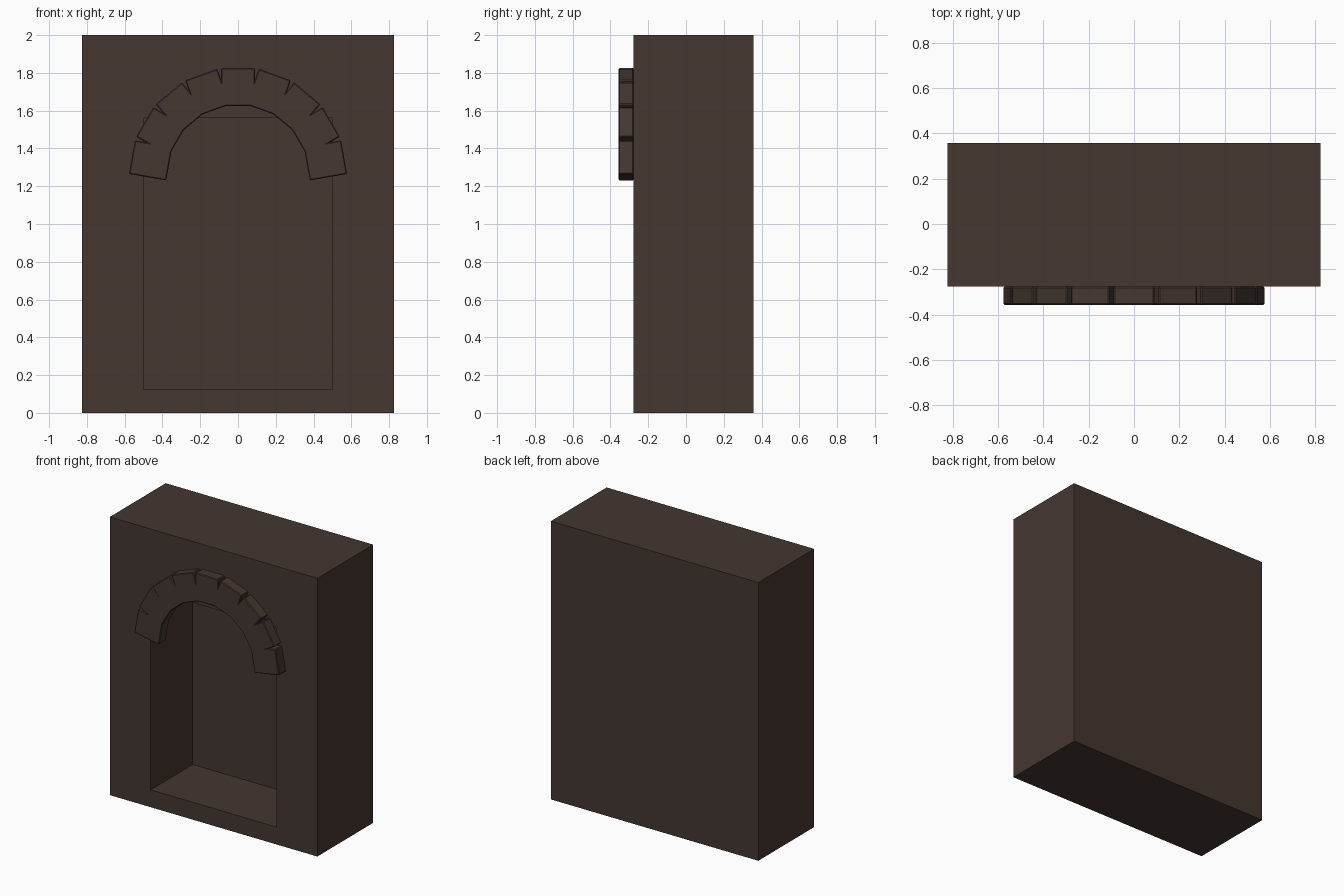
import bpy
import bmesh
from math import radians
from mathutils import Matrix, Vector

cube = bpy.data.objects.get("Cube")
if cube:
    bpy.data.objects.remove(cube, do_unlink=True)

stone = bpy.data.materials.new("dark_brown_stone")
stone.use_nodes = True
colour = (0.058, 0.038, 0.030, 1)
stone.diffuse_color = colour
stone.node_tree.nodes["Principled BSDF"].inputs["Base Color"].default_value = colour


def box(name, low, high, matrix=Matrix()):
    """Box between two corners, placed by a matrix."""
    low, high = Vector(low), Vector(high)
    bm = bmesh.new()
    bmesh.ops.create_cube(bm, size=1)
    for v in bm.verts:
        v.co = matrix @ ((low + high) / 2 + v.co * (high - low))
    mesh = bpy.data.meshes.new(name)
    bm.to_mesh(mesh)
    bm.free()
    mesh.materials.append(stone)
    obj = bpy.data.objects.new(name, mesh)
    bpy.context.collection.objects.link(obj)
    return obj


FRONT, BACK = -0.277, 0.357

# Wall block with a deep rectangular niche
wall = box("wall", (-0.825, FRONT, 0), (0.825, BACK, 2))
cutter = box("niche_cutter", (-0.5, FRONT - 0.2, 0.125), (0.5, 0.2, 1.56))
cutter.hide_render = True
cutter.hide_viewport = True
cutter.display_type = 'WIRE'
cut = wall.modifiers.new("niche", 'BOOLEAN')
cut.operation = 'DIFFERENCE'
cut.solver = 'EXACT'
cut.object = cutter

# Arch of straight-sided stones fanned around the spring point
for i in range(9):
    turn = Matrix.Translation((0, 0, 1.255)) @ Matrix.Rotation(radians(20 * (i - 4)), 4, 'Y')
    block = box(f"arch_stone_{i + 1}", (-0.09, -0.357, 0.37), (0.09, FRONT, 0.57), turn)
    bevel = block.modifiers.new("worn_edges", 'BEVEL')
    bevel.width = 0.005
    bevel.segments = 1
